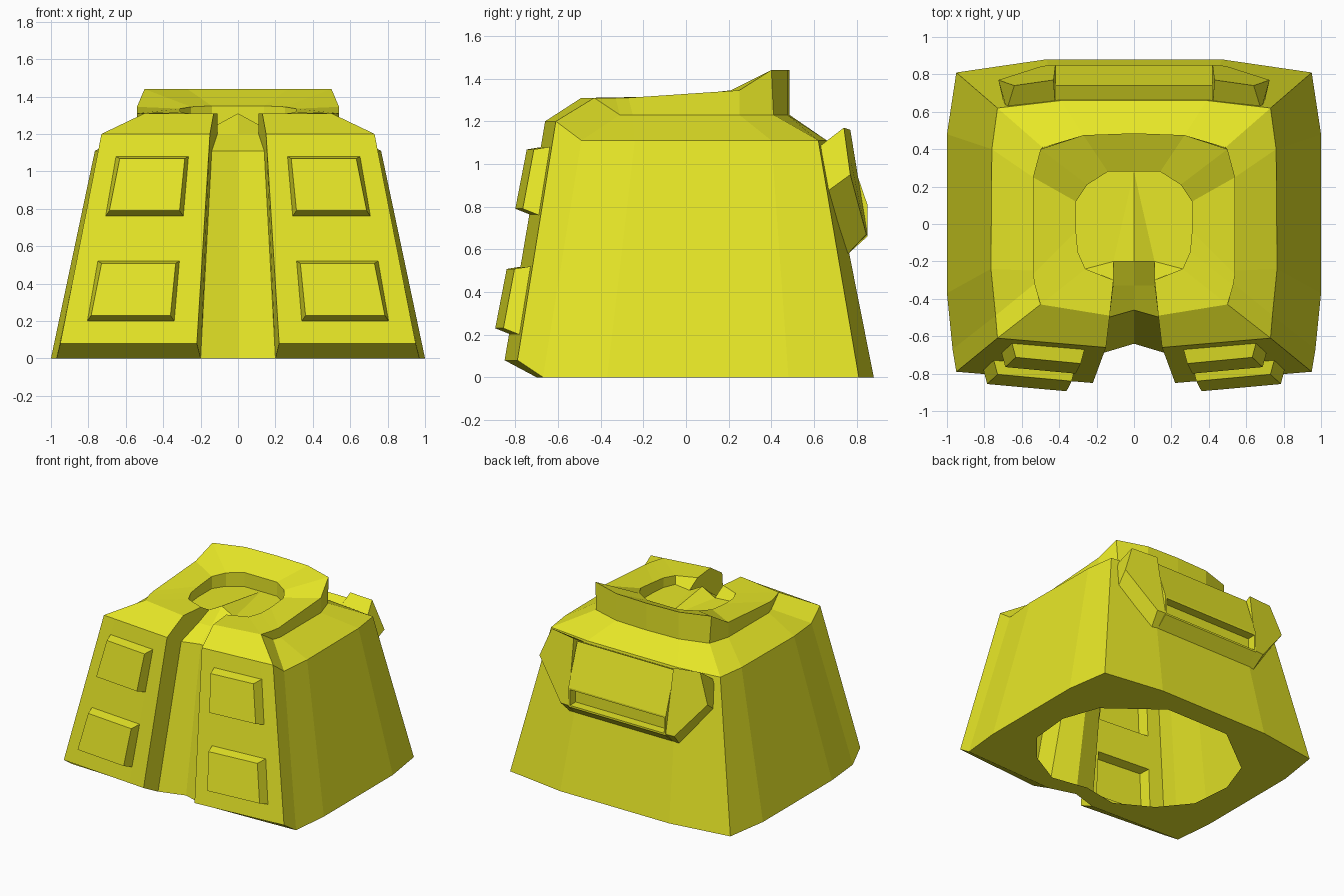
import bpy, bmesh
from mathutils import Vector as V

if "Cube" in bpy.data.objects:
    bpy.data.objects.remove(bpy.data.objects["Cube"])

yellow = bpy.data.materials.new("yellow")
yellow.diffuse_color = (0.8, 0.8, 0.02, 1)
yellow.use_nodes = True
yellow.node_tree.nodes["Principled BSDF"].inputs["Base Color"].default_value = yellow.diffuse_color


def face(bm, pts):
    """Flat face from points, dropping repeated ones."""
    keep = []
    for p in pts:
        p = V(p)
        if all((p - k).length > 1e-4 for k in keep):
            keep.append(p)
    if len(keep) > 2:
        return bm.faces.new([bm.verts.new(p) for p in keep])


def loft(bm, *rows):
    for a, b in zip(rows, rows[1:]):
        for j in range(len(a) - 1):
            face(bm, (a[j], a[j + 1], b[j + 1], b[j]))


def finish(name, bm, mirror=True, closed=False):
    if mirror:
        geo = bmesh.ops.duplicate(bm, geom=bm.verts[:] + bm.edges[:] + bm.faces[:])["geom"]
        for v in geo:
            if isinstance(v, bmesh.types.BMVert):
                v.co.x *= -1
        bmesh.ops.reverse_faces(bm, faces=[f for f in geo if isinstance(f, bmesh.types.BMFace)])
    bmesh.ops.remove_doubles(bm, verts=bm.verts[:], dist=1e-4)
    if closed:
        bmesh.ops.recalc_face_normals(bm, faces=bm.faces[:])
    me = bpy.data.meshes.new(name)
    bm.to_mesh(me)
    bm.free()
    me.materials.append(yellow)
    ob = bpy.data.objects.new(name, me)
    bpy.context.collection.objects.link(ob)
    return ob


def at(z, *xy):
    return [(x, y, z) for x, y in xy]


# Half of the body shell: rings run from the front round to the back centre
hem = at(0, (.97, -.67), (1, -.37), (1, .48), (.95, .81), (.47, .88), (0, .88))
shoulder = [(.73, -.61, 1.2)] + at(1.11, (.74, -.49), (.765, -.24), (.76, .4),
                                   (.73, .62), (.39, .66), (0, .66))
step = [(.5, -.43, 1.31)] + at(1.23, (.52, -.31), (.54, -.25), (.54, .25),
                               (.49, .41), (.27, .475), (0, .485))
collar = [(.5, -.43, 1.31), (.53, -.33, 1.31), (.54, -.27, 1.31), (.54, .25, 1.345),
          (.5, .4, 1.44), (.27, .475, 1.44), (0, .485, 1.44)]
rim = [(.26, -.24, 1.31), (.3, -.15, 1.315), (.31, -.04, 1.32), (.31, .12, 1.335),
       (.25, .21, 1.345), (.14, .28, 1.35), (0, .28, 1.35)]
floor = [(x, y, 1.24) for x, y, z in rim]
lip = (.95, -.79, .08)

# Groove down the front, as three lines from hem to neck
groove_mid = [(0, -.64, 0), (0, -.46, 1.11), (0, -.33, 1.2), (0, -.2, 1.31)]
groove_in = [(.2, -.7, 0), (.14, -.5, 1.11), (.11, -.33, 1.2), (.11, -.2, 1.25)]
groove_out = [(.22, -.85, .08), (.15, -.66, 1.2), (.13, -.49, 1.31), (.11, -.3, 1.31)]

bm = bmesh.new()
loft(bm, [lip] + hem, shoulder, step, collar)
loft(bm, [groove_out[1]] + shoulder[:1], [groove_out[2]] + collar[:1])
loft(bm, [groove_out[2]] + collar, [groove_out[3]] + rim, [groove_in[3]] + floor)
loft(bm, *zip(groove_mid, groove_in, groove_out))

# Neck floor with its pointed ridge
face(bm, [groove_in[3]] + floor)
face(bm, (groove_mid[3], groove_in[3], floor[-1]))

# Underside with the large opening, and the chamfer below the front
hole = at(0, (0, -.52), (.28, -.57), (.55, -.42), (.73, -.2), (.76, .12),
          (.66, .4), (.27, .7), (0, .7))
loft(bm, hole, [groove_mid[0], groove_in[0]] + hem)
face(bm, (groove_in[0], hem[0], lip, groove_out[0]))

# Front wall as a grid; two of its cells are raised panels
us = [0, .18, .83, 1]
zs = [.08, .2, .52, .76, 1.08, 1.2]


def wall(u, z):
    v = (z - .08) / 1.12
    low = V(groove_out[0]).lerp(V(lip), u)
    return low.lerp(V(groove_out[1]).lerp(V(shoulder[0]), u), v)


for i in range(3):
    for k in range(5):
        c = [wall(us[i], zs[k]), wall(us[i + 1], zs[k]),
             wall(us[i + 1], zs[k + 1]), wall(us[i], zs[k + 1])]
        if i == 1 and k in (1, 3):
            shift = [(.02, .03), (-.02, .03), (-.02, -.012), (.02, -.012)]
            raised = [p + V((dx, -.075, dz)) for p, (dx, dz) in zip(c, shift)]
            loft(bm, c + c[:1], raised + raised[:1])
            face(bm, raised)
        else:
            face(bm, c)
finish("body_shell", bm)

# Back box with a recessed slot low on its rear face
bm = bmesh.new()
profile = [(.62, 1.07), (.74, 1.13), (.85, .81), (.85, .66), (.75, .57)]
sides = [[(x, y, z) for y, z in profile] for x in (-.42, .42)]
loft(bm, *[s + s[:1] for s in sides])
for s in sides:
    face(bm, s)
bmesh.ops.remove_doubles(bm, verts=bm.verts[:], dist=1e-4)
bmesh.ops.recalc_face_normals(bm, faces=bm.faces[:])
rear = [f for f in bm.faces if f.normal.y > .99]
bmesh.ops.inset_region(bm, faces=rear, thickness=.02)
for f in rear:
    for v in f.verts:
        v.co.y -= .0
inner = bmesh.ops.extrude_discrete_faces(bm, faces=rear)["faces"]
for f in inner:
    for v in f.verts:
        v.co.y -= .07
finish("back_box", bm, mirror=False, closed=True)

# Angled fins either side of the back box
bm = bmesh.new()
fin_in = [(.42, .62, 1.07), (.68, .61, 1.07), (.70, .66, .87), (.47, .75, .57), (.42, .75, .57)]
fin_out = [(.43, .77, 1.16), (.64, .74, 1.17), (.725, .77, .95), (.49, .845, .67), (.42, .85, .67)]
loft(bm, fin_in + fin_in[:1], fin_out + fin_out[:1])
face(bm, fin_in)
face(bm, fin_out)
finish("back_fins", bm, closed=True)
